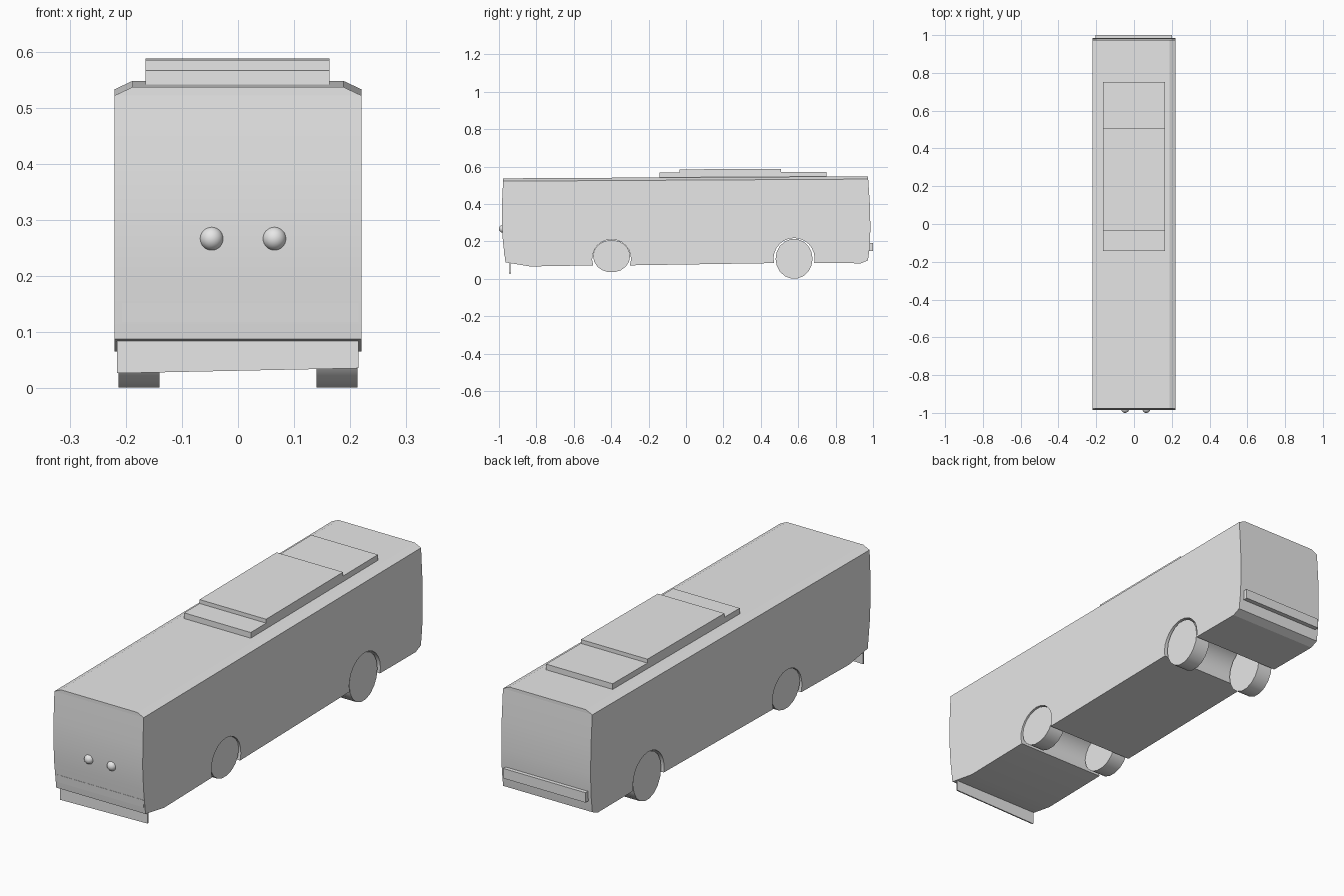
import bpy
import bmesh
from math import sin, cos, asin, pi

if "Cube" in bpy.data.objects:
    bpy.data.objects.remove(bpy.data.objects["Cube"], do_unlink=True)

grey = bpy.data.materials.new("plain_grey")
grey.use_nodes = True
grey.diffuse_color = (0.8, 0.8, 0.8, 1)
grey.node_tree.nodes["Principled BSDF"].inputs["Base Color"].default_value = (0.8, 0.8, 0.8, 1)


def finish(name, bm, smooth=0):
    bmesh.ops.recalc_face_normals(bm, faces=bm.faces)
    mesh = bpy.data.meshes.new(name)
    bm.to_mesh(mesh)
    bm.free()
    mesh.materials.append(grey)
    obj = bpy.data.objects.new(name, mesh)
    bpy.context.collection.objects.link(obj)
    if smooth:
        bpy.ops.object.select_all(action="DESELECT")
        obj.select_set(True)
        bpy.context.view_layer.objects.active = obj
        bpy.ops.object.shade_smooth_by_angle(angle=smooth)
    return obj


def loft(name, first, second, smooth=0):
    """Join two matching outlines of 3D points into a closed solid."""
    bm = bmesh.new()
    a = [bm.verts.new(p) for p in first]
    b = [bm.verts.new(p) for p in second]
    bm.faces.new(a)
    bm.faces.new(b)
    for i in range(len(a)):
        j = (i + 1) % len(a)
        bm.faces.new((a[i], a[j], b[j], b[i]))
    return finish(name, bm, smooth)


def prism(name, profile, x0, x1, smooth=0):
    """Extrude a (y, z) side profile across x."""
    return loft(name, [(x0, y, z) for y, z in profile],
                [(x1, y, z) for y, z in profile], smooth)


def block(name, x0, x1, y0, y1, z0, z1):
    return prism(name, [(y0, z0), (y1, z0), (y1, z1), (y0, z1)], x0, x1)


def arch(y, z, radius, floor, steps=14):
    """Wheel arch outline, front to rear, starting on the floor line."""
    dip = asin((floor - z) / radius)
    angles = [pi - dip - i * (pi - 2 * dip) / steps for i in range(steps + 1)]
    return [(y + radius * cos(t), z + radius * sin(t)) for t in angles]


# Body shell with bowed ends and wheel arches cut across the underside
profile = [(-0.978, 0.522), (-0.984, 0.4), (-0.985, 0.3), (-0.979, 0.2),
           (-0.965, 0.088), (-0.834, 0.066)]
profile += arch(-0.398, 0.107, 0.104, 0.072)
profile += arch(0.578, 0.108, 0.11, 0.084)
profile += [(0.936, 0.083), (0.973, 0.099), (0.982, 0.17), (0.986, 0.27),
            (0.983, 0.4), (0.974, 0.533)]
prism("body", profile, -0.22, 0.22, 0.35)

# Roof cap with sloping shoulders
def roof_section(y, edge, crown):
    return [(-0.22, y, edge), (-0.188, y, crown), (0.188, y, crown), (0.22, y, edge)]


loft("roof", roof_section(-0.978, 0.522, 0.537), roof_section(0.974, 0.533, 0.548))

# Stepped roof unit
prism("roof_unit_base", [(-0.143, 0.535), (0.752, 0.54), (0.752, 0.572), (-0.143, 0.567)],
      -0.165, 0.163)
prism("roof_unit_top", [(-0.035, 0.56), (0.507, 0.56), (0.507, 0.588), (-0.035, 0.585)],
      -0.165, 0.163)

# Wheels, a mirrored pair on each axle
for label, y, z, half_height in (("front", -0.398, 0.121, 0.087), ("rear", 0.578, 0.107, 0.107)):
    rim = [(y + 0.099 * cos(i * pi / 9), z + half_height * sin(i * pi / 9)) for i in range(18)]
    for side, sign in (("left", 1), ("right", -1)):
        prism(f"{label}_{side}_wheel", rim, sign * 0.14, sign * 0.213, 0.6)

# Front skirt, slightly deeper on the right
skirt = [(-0.216, 0.027), (0.215, 0.036), (0.215, 0.09), (-0.216, 0.09)]
loft("front_skirt", [(x, -0.944, z) for x, z in skirt], [(x, -0.938, z) for x, z in skirt])

# Front trim strip and rear bumper
prism("front_trim", [(-0.971, 0.118), (-0.96, 0.118), (-0.96, 0.152), (-0.974, 0.152)],
      -0.207, 0.215)
block("rear_bumper", -0.205, 0.2, 0.97, 1.0, 0.148, 0.192)

# Round front lamps
for side, x in (("left", 0.065), ("right", -0.047)):
    bm = bmesh.new()
    bmesh.ops.create_uvsphere(bm, u_segments=24, v_segments=14, radius=0.021)
    bmesh.ops.translate(bm, verts=bm.verts, vec=(x, -0.979, 0.267))
    finish(f"{side}_lamp", bm, 0.8)
